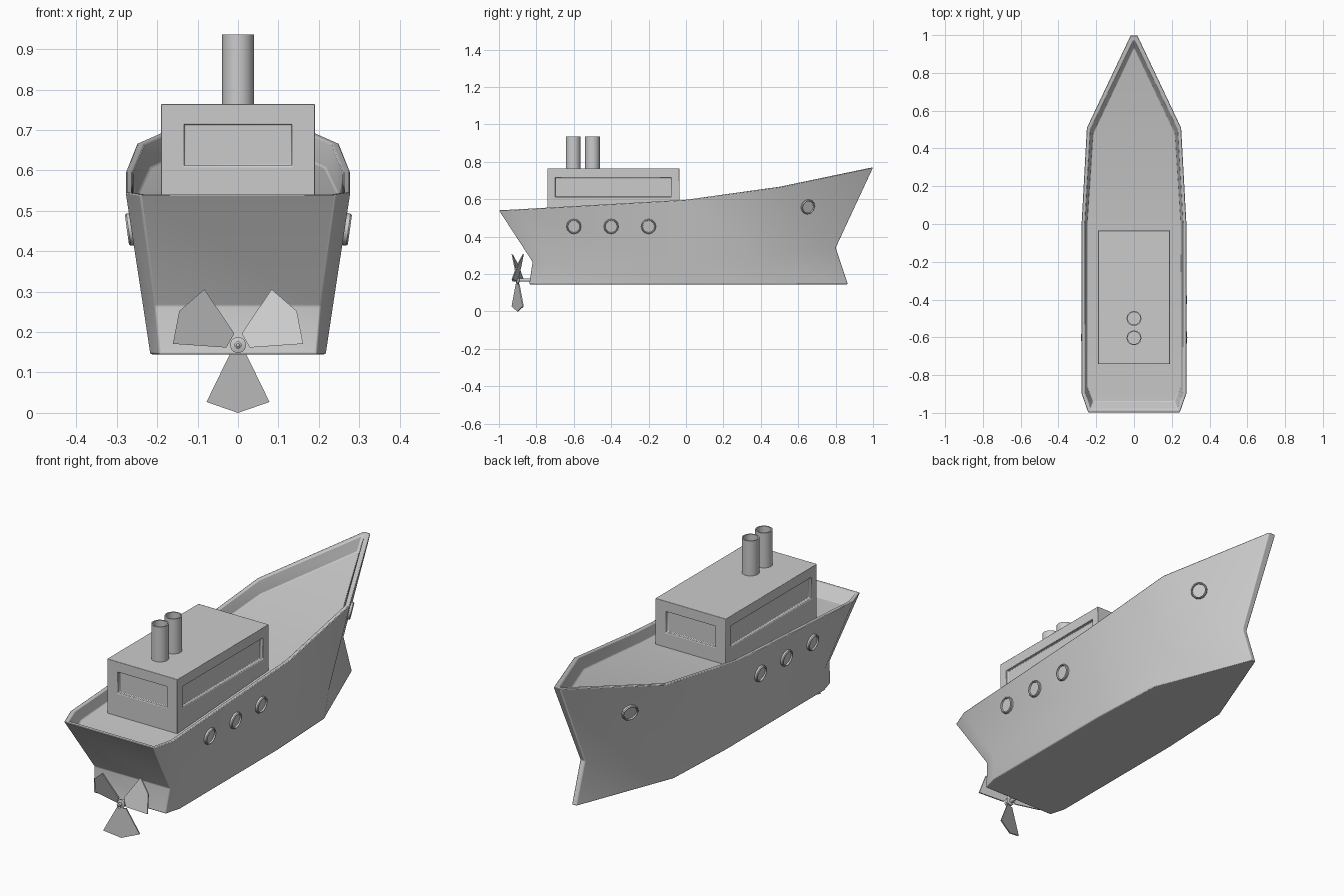
import bpy, bmesh, math
from mathutils import Vector, Matrix
from mathutils.bvhtree import BVHTree

if "Cube" in bpy.data.objects:
    bpy.data.objects.remove(bpy.data.objects["Cube"])


def finish(bm, name, angle=35, bevel=0):
    bmesh.ops.recalc_face_normals(bm, faces=bm.faces)
    me = bpy.data.meshes.new(name)
    bm.to_mesh(me)
    bm.free()
    ob = bpy.data.objects.new(name, me)
    bpy.context.collection.objects.link(ob)
    bpy.ops.object.select_all(action='DESELECT')
    ob.select_set(True)
    bpy.context.view_layer.objects.active = ob
    bpy.ops.object.shade_smooth_by_angle(angle=math.radians(angle))
    if bevel:
        mod = ob.modifiers.new("soft_edges", 'BEVEL')
        mod.width = bevel
        mod.segments = 2
        mod.limit_method = 'ANGLE'
    return ob


def lathe(name, profile, sides, matrix):
    """Turn (radius, height) points around local z; both ends are capped."""
    bm = bmesh.new()
    rings = [[bm.verts.new((r * math.cos(2 * math.pi * i / sides),
                            r * math.sin(2 * math.pi * i / sides), h))
              for i in range(sides)] for r, h in profile]
    for a, b in zip(rings, rings[1:]):
        for i in range(sides):
            j = (i + 1) % sides
            bm.faces.new((a[i], a[j], b[j], b[i]))
    bm.faces.new(rings[0])
    bm.faces.new(rings[-1])
    bm.transform(matrix)
    return finish(bm, name)


# Hull: half outlines (x, y, z) from bow to stern, bottom up, then into the deck
levels = [
    [(.012, .865, .145), (.20, .38, .145), (.217, 0, .145), (.217, -.76, .145), (.195, -.838, .145)],
    [(.012, .80, .34), (.212, .40, .285), (.235, 0, .265), (.235, -.74, .265), (.205, -.82, .265)],
    [(.018, 1.0, .77), (.25, .51, .667), (.278, 0, .597), (.278, -.90, .546), (.243, -1.0, .541)],
    [(.005, .97, .765), (.232, .50, .667), (.260, 0, .597), (.260, -.89, .546), (.230, -.98, .541)],
    [(.004, .93, .70), (.217, .48, .605), (.248, 0, .542), (.248, -.86, .492), (.215, -.94, .489)],
]
bm = bmesh.new()
rings = []
for lv in levels:
    right = [bm.verts.new(p) for p in lv]
    left = [bm.verts.new((-x, y, z)) for x, y, z in reversed(lv)]
    rings.append(right + left)
n = len(rings[0])
for a, b in zip(rings, rings[1:]):
    for i in range(n):
        j = (i + 1) % n
        bm.faces.new((a[i], a[j], b[j], b[i]))
for r in (rings[0], rings[-1]):          # bottom and deck
    for i in range(n // 2 - 1):
        bm.faces.new((r[i], r[i + 1], r[n - 2 - i], r[n - 1 - i]))
bmesh.ops.recalc_face_normals(bm, faces=bm.faces)
tree = BVHTree.FromBMesh(bm)
finish(bm, "hull", 42, .004)

# Portholes, laid on the hull surface on both sides
port = [(.040, -.01), (.040, .009), (.037, .013), (.034, .013), (.032, .006)]
for y, z in ((-.6, .455), (-.4, .455), (-.2, .455), (.65, .56)):
    for s in (1, -1):
        loc, nor, _, _ = tree.ray_cast(Vector((s, y, z)), Vector((-s, 0, 0)))
        rot = nor.to_track_quat('Z', 'Y').to_matrix().to_4x4()
        lathe("porthole", port, 12, Matrix.Translation(loc) @ rot)

# Cabin with a recessed window in each wall
cx, cy, mid = .19, .353, -.388
bm = bmesh.new()
bmesh.ops.create_cube(bm, size=1)
for v in bm.verts:
    v.co = (v.co.x * 2 * cx, v.co.y * 2 * cy, .765 if v.co.z > 0 else .485)
bm.normal_update()
for f in [f for f in bm.faces if abs(f.normal.z) < .5]:
    nor = f.normal.copy()
    bmesh.ops.inset_individual(bm, faces=[f], thickness=.03)
    for v in f.verts:
        v.co.z = .714 if v.co.z > .62 else .612
        if abs(nor.x) > .5:
            v.co.y = math.copysign(.311, v.co.y)
        else:
            v.co.x = math.copysign(.133, v.co.x)
    new = bmesh.ops.extrude_discrete_faces(bm, faces=[f])['faces'][0]
    bmesh.ops.translate(bm, verts=new.verts, vec=nor * -.015)
bm.transform(Matrix.Translation((0, mid, 0)))
finish(bm, "cabin", 30, .003)

# Twin hollow funnels
funnel = [(.039, .75), (.039, .936), (.033, .936), (.033, .86)]
for y in (-.603, -.5):
    lathe("funnel", funnel, 24, Matrix.Translation((0, y, 0)))

# Propeller shaft
axis_z, prop_y = .168, -.90
lathe("propeller_shaft", [(.004, 0), (.009, .004), (.009, .12)], 12,
      Matrix.Translation((0, -.93, axis_z)) @ Matrix.Rotation(-math.pi / 2, 4, 'X'))

# Three pitched blades: outline is (half width, distance from shaft)
half = [(.020, .004), (.078, .141), (0, .168)]
outline = half + [(-x, r) for x, r in reversed(half[:2])]
for k in range(3):
    bm = bmesh.new()
    sides = [[bm.verts.new((x, x * .38 + t, -r)) for x, r in outline] for t in (-.003, .003)]
    # slim root that widens from just outside the shaft
    for ring in sides:
        for i in (0, 4):
            ring[i].co.z = -.022
        bm.faces.new(ring)
    for i in range(5):
        j = (i + 1) % 5
        bm.faces.new((sides[0][i], sides[0][j], sides[1][j], sides[1][i]))
    bm.transform(Matrix.Translation((0, prop_y, axis_z)) @ Matrix.Rotation(k * math.tau / 3, 4, 'Y'))
    finish(bm, "propeller_blade")

# Hub joining the blades
lathe("propeller_hub", [(.008, -.010), (.020, -.006), (.020, .006), (.008, .010)], 12,
      Matrix.Translation((0, prop_y, axis_z)) @ Matrix.Rotation(-math.pi / 2, 4, 'X'))
